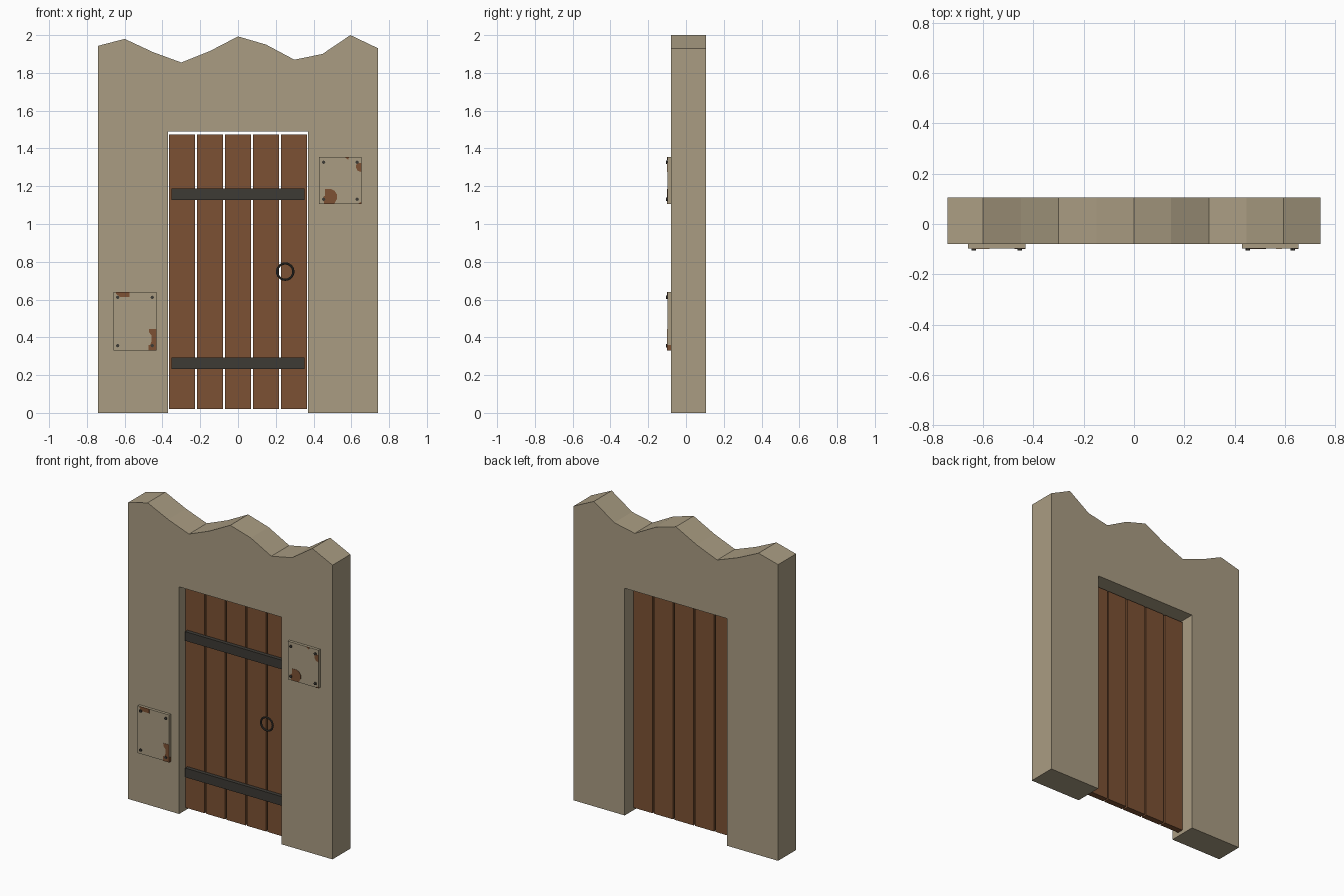
import bpy, bmesh, math

if "Cube" in bpy.data.objects:
    bpy.data.objects.remove(bpy.data.objects["Cube"])


def material(name, rgb):
    m = bpy.data.materials.new(name)
    m.diffuse_color = (*rgb, 1)
    m.use_nodes = True
    m.node_tree.nodes["Principled BSDF"].inputs["Base Color"].default_value = m.diffuse_color
    return m


STONE = material("sandstone", (0.40, 0.335, 0.225))
WOOD = material("brown wood", (0.20, 0.083, 0.034))
IRON = material("dark iron", (0.048, 0.043, 0.036))
RUST = material("rust", (0.205, 0.083, 0.034))


def prism(name, outline, y0, y1, mat):
    """Extrude an (x, z) outline from y0 to y1."""
    bm = bmesh.new()
    face = bm.faces.new([bm.verts.new((x, y0, z)) for x, z in outline])
    ext = bmesh.ops.extrude_face_region(bm, geom=[face])
    verts = [v for v in ext["geom"] if isinstance(v, bmesh.types.BMVert)]
    bmesh.ops.translate(bm, verts=verts, vec=(0, y1 - y0, 0))
    bmesh.ops.recalc_face_normals(bm, faces=bm.faces)
    me = bpy.data.meshes.new(name)
    bm.to_mesh(me)
    bm.free()
    me.materials.append(mat)
    ob = bpy.data.objects.new(name, me)
    bpy.context.collection.objects.link(ob)
    return ob


def box(name, x0, x1, y0, y1, z0, z1, mat):
    return prism(name, [(x0, z0), (x1, z0), (x1, z1), (x0, z1)], y0, y1, mat)


def disc(cx, cz, r, n=10):
    return [(cx + r * math.cos(2 * math.pi * i / n), cz + r * math.sin(2 * math.pi * i / n))
            for i in range(n)]


# Wall with a broken top edge and a doorway
top = [(0.742, 1.93), (0.595, 2.0), (0.447, 1.90), (0.298, 1.87), (0.148, 1.95), (0, 1.993),
       (-0.15, 1.915), (-0.3, 1.855), (-0.45, 1.91), (-0.6, 1.98), (-0.742, 1.943)]
doorway = [(-0.742, 0), (-0.371, 0), (-0.371, 1.49), (0.371, 1.49), (0.371, 0), (0.742, 0)]
prism("wall", doorway + top, -0.08, 0.105, STONE)

# Door planks
for i in range(5):
    x = (i - 2) * 0.1485
    box(f"door_plank_{i + 1}", x - 0.069, x + 0.069, -0.02, 0.02, 0.02, 1.475, WOOD)

# Iron straps
for name, z in (("lower_strap", 0.263), ("upper_strap", 1.158)):
    box(name, -0.353, 0.353, -0.045, -0.02, z - 0.03, z + 0.03, IRON)

# Ring handle
bpy.ops.mesh.primitive_torus_add(major_radius=0.043, minor_radius=0.006, major_segments=24,
                                 minor_segments=8, location=(0.25, -0.058, 0.748),
                                 rotation=(math.pi / 2, 0, 0))
ring = bpy.context.object
ring.name = "ring_handle"
ring.data.materials.append(IRON)
bpy.ops.object.shade_smooth_by_angle()

# Bolted plates
FRONT = -0.098
for side, x0, x1, z0, z1 in (("left", -0.66, -0.432, 0.33, 0.64),
                             ("right", 0.43, 0.653, 1.105, 1.355)):
    box(f"{side}_plate", x0, x1, FRONT, -0.08, z0, z1, STONE)
    for i, x in enumerate((x0 + 0.023, x1 - 0.022)):
        for j, z in enumerate((z0 + 0.026, z1 - 0.028)):
            prism(f"{side}_bolt_{i}{j}", disc(x, z, 0.009, 8), -0.105, -0.095, IRON)

# Rust patches on the plates
patches = [
    [(0.455, 1.107), (0.51, 1.107), (0.525, 1.135), (0.525, 1.155), (0.512, 1.175),
     (0.495, 1.184), (0.46, 1.184), (0.46, 1.15), (0.452, 1.145)],
    [(0.653, 1.275), (0.653, 1.322), (0.628, 1.322), (0.624, 1.30), (0.633, 1.282)],
    [(0.565, 1.355), (0.588, 1.355), (0.583, 1.34), (0.575, 1.346)],
    [(0.632, 1.105), (0.653, 1.105), (0.653, 1.118)],
    [(-0.645, 0.64), (-0.645, 0.63), (-0.625, 0.613), (-0.575, 0.613), (-0.575, 0.64)],
    [(-0.432, 0.36), (-0.432, 0.445), (-0.47, 0.445), (-0.47, 0.425), (-0.457, 0.41),
     (-0.457, 0.38), (-0.465, 0.36)],
]
for i, p in enumerate(patches):
    prism(f"rust_patch_{i + 1}", p, FRONT - 0.0015, FRONT + 0.002, RUST)
# Rusted corner wrapping round the plate edge
box("rust_corner", -0.475, -0.431, FRONT - 0.0015, -0.08, 0.329, 0.36, RUST)
